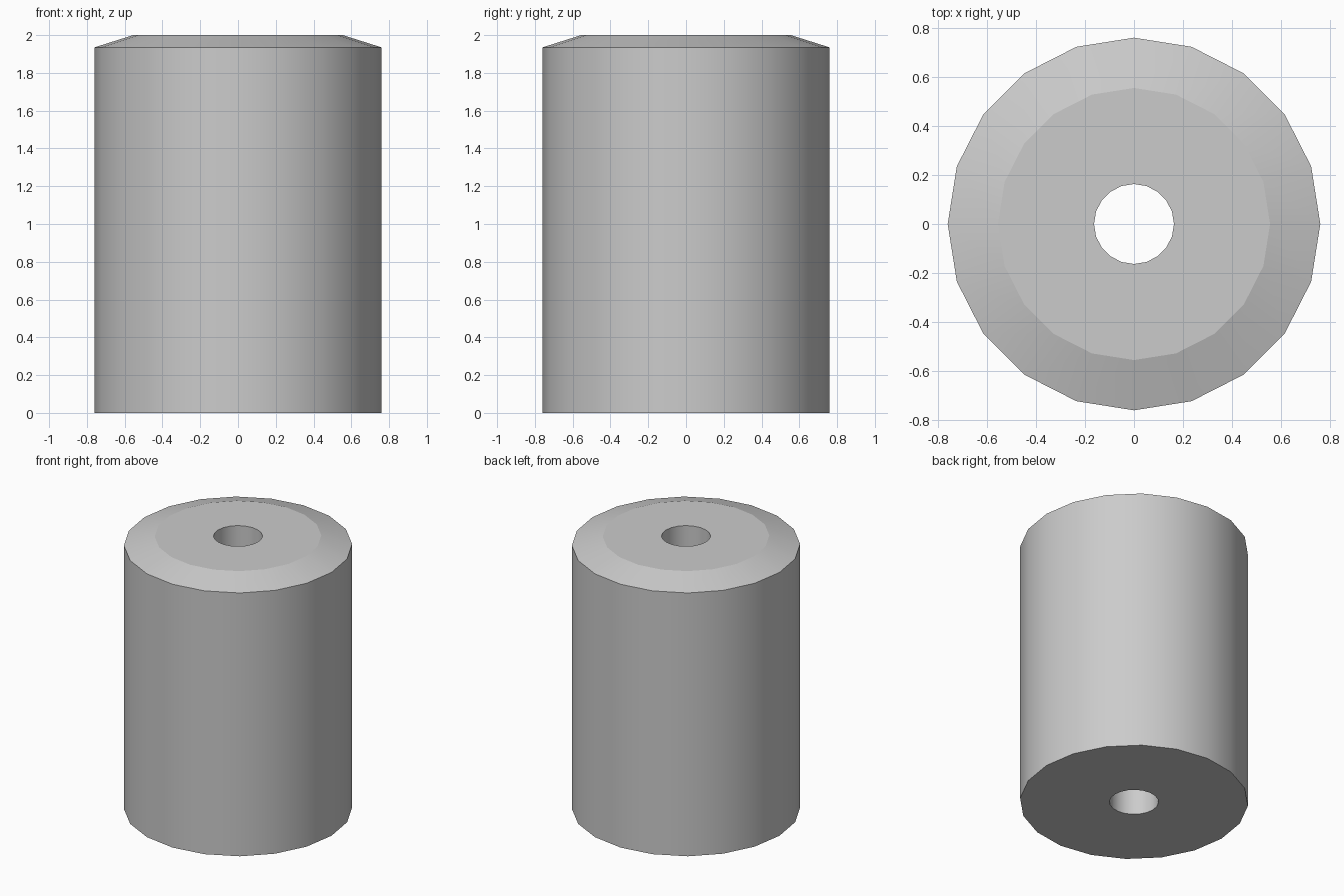
import bpy, bmesh
from math import cos, sin, pi, radians

if "Cube" in bpy.data.objects:
    bpy.data.objects.remove(bpy.data.objects["Cube"])

SIDES = 20
# Closed cross-section (radius, height): outer wall, top chamfer, through bore
PROFILE = [(0.76, 0), (0.76, 1.935), (0.555, 2.0), (0.163, 2.0), (0.163, 0)]

# Sleeve: spin the cross-section around z
bm = bmesh.new()
rings = [[bm.verts.new((r * cos(2 * pi * i / SIDES), r * sin(2 * pi * i / SIDES), z))
          for i in range(SIDES)] for r, z in PROFILE]
for k, lower in enumerate(rings):
    upper = rings[(k + 1) % len(rings)]
    for i in range(SIDES):
        j = (i + 1) % SIDES
        bm.faces.new((lower[i], lower[j], upper[j], upper[i]))
bmesh.ops.recalc_face_normals(bm, faces=bm.faces)

mesh = bpy.data.meshes.new("chamfered_sleeve")
bm.to_mesh(mesh)
bm.free()
sleeve = bpy.data.objects.new("chamfered_sleeve", mesh)
bpy.context.collection.objects.link(sleeve)

# Smooth round walls, crisp rims and chamfer
bpy.context.view_layer.objects.active = sleeve
sleeve.select_set(True)
bpy.ops.object.shade_smooth_by_angle(angle=radians(30))
for p in mesh.polygons:
    if abs(p.normal.z) > 0.99:
        p.use_smooth = False
